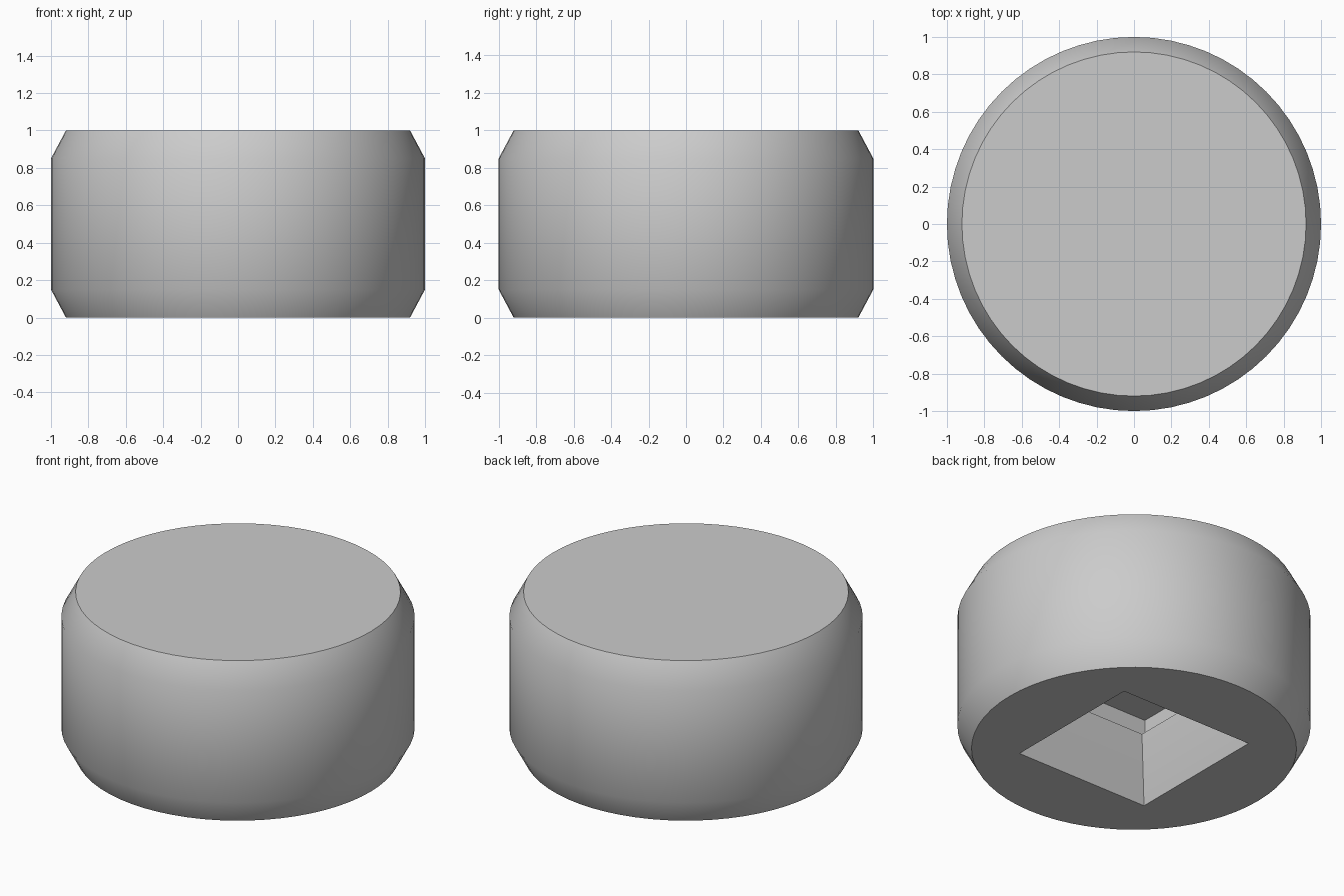
import bpy, bmesh, math

cube = bpy.data.objects.get("Cube")
if cube:
    bpy.data.objects.remove(cube, do_unlink=True)

grey = bpy.data.materials.new("plain grey")
grey.use_nodes = True
colour = (0.6, 0.6, 0.6, 1)
grey.diffuse_color = colour
grey.node_tree.nodes["Principled BSDF"].inputs["Base Color"].default_value = colour

SIDES = 64


def ring(bm, radius, z, count, turn=0.0):
    """A loop of vertices around the z axis."""
    step = math.tau / count
    return [bm.verts.new((radius * math.cos(i * step + turn),
                          radius * math.sin(i * step + turn), z))
            for i in range(count)]


def loft(bm, sections, count, turn=0.0):
    """Join (radius, z) sections with quads; return the loops."""
    loops = [ring(bm, r, z, count, turn) for r, z in sections]
    for a, b in zip(loops, loops[1:]):
        for i in range(count):
            j = (i + 1) % count
            bm.faces.new((a[i], a[j], b[j], b[i]))
    return loops


def solid(name, sections, count, turn=0.0):
    """Closed lofted solid with flat ends."""
    bm = bmesh.new()
    loops = loft(bm, sections, count, turn)
    bm.faces.new(loops[0][::-1])
    bm.faces.new(loops[-1])
    mesh = bpy.data.meshes.new(name)
    bm.to_mesh(mesh)
    bm.free()
    mesh.materials.append(grey)
    obj = bpy.data.objects.new(name, mesh)
    bpy.context.collection.objects.link(obj)
    return obj


# Chamfered round body
body = solid("round_body", [(0.92, 0), (1, 0.15), (1, 0.85), (0.92, 1)], SIDES)

# Square socket: tapered mouth, short throat, wider pocket above
half_widths = [(0.478, -0.05), (0.46, 0), (0.37, 0.38), (0.37, 0.395),
               (0.5, 0.395), (0.5, 0.59)]
socket = solid("socket_cutter",
               [(h * math.sqrt(2), z) for h, z in half_widths], 4, math.pi / 4)
socket.hide_render = True
socket.hide_set(True)

# Cut the socket into the underside
cut = body.modifiers.new("socket", 'BOOLEAN')
cut.operation = 'DIFFERENCE'
cut.solver = 'EXACT'
cut.object = socket
bpy.context.view_layer.objects.active = body
body.select_set(True)
bpy.ops.object.modifier_apply(modifier=cut.name)
bpy.data.objects.remove(socket, do_unlink=True)

# Smooth sides, sharp rims and socket edges
bpy.ops.object.shade_smooth_by_angle(angle=math.radians(35))
